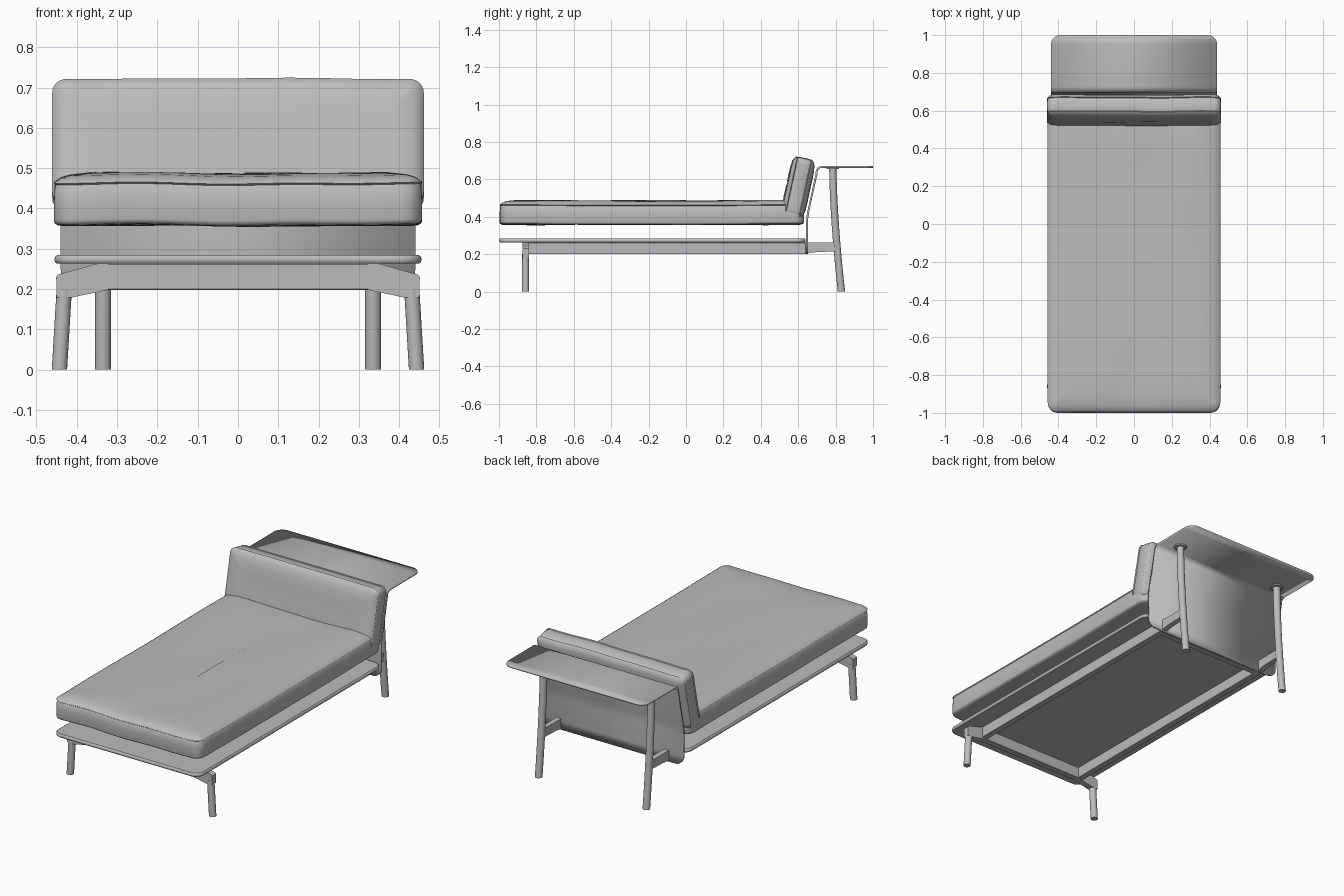
import bpy, bmesh
from math import sin, cos, pi, sqrt, radians
from mathutils import Vector, Matrix

cube = bpy.data.objects.get("Cube")
if cube:
    bpy.data.objects.remove(cube)

grey = bpy.data.materials.new("soft grey")
grey.use_nodes = True
GREY = (0.5, 0.5, 0.5, 1)
grey.diffuse_color = GREY
grey.node_tree.nodes["Principled BSDF"].inputs["Base Color"].default_value = GREY


def finish(name, bm, angle=35):
    bmesh.ops.recalc_face_normals(bm, faces=bm.faces)
    mesh = bpy.data.meshes.new(name)
    bm.to_mesh(mesh)
    bm.free()
    obj = bpy.data.objects.new(name, mesh)
    bpy.context.collection.objects.link(obj)
    mesh.materials.append(grey)
    bpy.ops.object.select_all(action='DESELECT')
    obj.select_set(True)
    bpy.context.view_layer.objects.active = obj
    bpy.ops.object.shade_smooth_by_angle(angle=radians(angle))
    return obj


def outline(hx, hy, r, arc=6, straight=14):
    """Rounded rectangle with evenly divided straight sides."""
    pts = []
    for k, (sx, sy) in enumerate([(1, 1), (-1, 1), (-1, -1), (1, -1)]):
        c = Vector((sx * (hx - r), sy * (hy - r)))
        for i in range(arc + 1):
            a = (k + i / arc) * pi / 2
            pts.append(c + Vector((cos(a), sin(a))) * r)
    full = []
    for i, p in enumerate(pts):
        q = pts[(i + 1) % len(pts)]
        n = straight if i % (arc + 1) == arc else 1
        full += [p.lerp(q, j / n) for j in range(n)]
    return full


def bridge(bm, rings):
    """Skin closed rings of points and cap both ends."""
    rows = [[bm.verts.new(p) for p in ring] for ring in rings]
    n = len(rows[0])
    for a, b in zip(rows, rows[1:]):
        for i in range(n):
            j = (i + 1) % n
            bm.faces.new((a[i], a[j], b[j], b[i]))
    bm.faces.new(rows[0][::-1])
    bm.faces.new(rows[-1])


def slab(name, hx, hy, r, profile, matrix, wave=0.0, angle=35):
    """Rounded slab: profile is a list of (inset, height)."""
    bm = bmesh.new()
    rings = []
    for d, z in profile:
        ring = []
        for p in outline(hx - d, hy - d, max(r - d, 0.004)):
            lift = wave * (sin(9 * p.x + 1) * cos(5 * p.y) + 0.6 * sin(17 * p.x - 7 * p.y))
            ring.append(matrix @ Vector((p.x, p.y + lift * 0.6, z + lift)))
        rings.append(ring)
    bridge(bm, rings)
    return finish(name, bm, angle)


def box(name, lo, hi):
    bm = bmesh.new()
    lo, hi = Vector(lo), Vector(hi)
    m = Matrix.Translation((lo + hi) / 2) @ Matrix.Diagonal((*(hi - lo), 1))
    bmesh.ops.create_cube(bm, size=1, matrix=m)
    bmesh.ops.bevel(bm, geom=bm.edges[:], offset=0.002, segments=1, affect='EDGES')
    return finish(name, bm, 20)


def tube(name, path, radius, sides=20):
    bm = bmesh.new()
    bridge(bm, [[Vector(p) + Vector((cos(2 * pi * i / sides), sin(2 * pi * i / sides), 0)) * radius
                 for i in range(sides)] for p in path])
    return finish(name, bm)


def cushion_profile(t):
    """Puffed cross-section of thickness t with a seam lip on each edge."""
    half = [(0.0, 0.0), (0.001, t / 2 - 0.032), (0.004, t / 2 - 0.027), (-0.001, t / 2 - 0.023),
            (0.004, t / 2 - 0.018), (0.012, t / 2 - 0.010), (0.028, t / 2 - 0.004),
            (0.06, t / 2), (0.10, t / 2 + 0.001), (0.145, t / 2)]
    low = [(d, -z) for d, z in half[:0:-1]]
    return low + half


# Seat mattress: flat base, seamed and gently puffed top
mattress = [(0.44, 0.358), (0.2, 0.358), (0.03, 0.358), (0.01, 0.36), (0.002, 0.365), (0, 0.372),
            (0, 0.42), (0.002, 0.455), (0.005, 0.459), (0.0, 0.463), (0.006, 0.468),
            (0.018, 0.476), (0.04, 0.482), (0.09, 0.487), (0.2, 0.487), (0.32, 0.486), (0.44, 0.486)]
slab("mattress", 0.457, 0.812, 0.05, mattress, Matrix.Translation((0, -0.183, 0)), 0.0025, 50)

# Leaning back cushion
lean = Matrix.Translation((0, 0.6, 0.557)) @ Matrix.Rotation(radians(78), 4, 'X')
slab("back_cushion", 0.46, 0.16, 0.035, cushion_profile(0.125), lean, 0.002, 50)

# Platform board with softened rim
board = [(0.44, 0.263), (0.006, 0.263), (0.002, 0.266), (0, 0.271), (0, 0.276),
         (0.002, 0.281), (0.006, 0.284), (0.44, 0.284)]
slab("platform_board", 0.455, 0.82, 0.05, board, Matrix.Translation((0, -0.18, 0)))

# Bent sheet: headboard that folds over into the rear table
bm = bmesh.new()
R, W = 0.05, 0.44
ends = [R * (1 - cos(i * pi / 16)) for i in range(9)]
path = [(0.647, 0.2 + d) for d in ends]
path += [(0.647, 0.37), (0.649, 0.40), (0.654, 0.43), (0.698, 0.63)]
path += [(0.728 - 0.03 * cos(a), 0.637 + 0.03 * sin(a)) for a in [i * pi / 16 for i in range(1, 9)]]
path += [(1.0 - d, 0.667) for d in ends[::-1]]
rows = []
for k, (y, z) in enumerate(path):
    d = min(z - 0.2, 1.0 - y) if k < 9 or k >= len(path) - 9 else R
    w = W - R + sqrt(max(R * R - (R - min(d, R)) ** 2, 0))
    rows.append([bm.verts.new((s * w, y, z)) for s in (-1, 1)])
for a, b in zip(rows, rows[1:]):
    bm.faces.new((a[0], a[1], b[1], b[0]))
sheet = finish("headboard_table", bm)
solid = sheet.modifiers.new("thickness", 'SOLIDIFY')
solid.thickness, solid.offset = 0.01, 0

# Under-frame cross rails
box("front_rail", (-0.325, -0.875, 0.198), (0.325, -0.84, 0.263))
box("rear_rail", (-0.325, 0.605, 0.2), (0.325, 0.64, 0.263))

for side, s in (("left", 1), ("right", -1)):
    # Long rail
    x = sorted((s * 0.318, s * 0.352))
    box(side + "_side_rail", (x[0], -0.842, 0.2), (x[1], 0.642, 0.263))

    # Front bracket sloping out to the front leg
    bm = bmesh.new()
    shape = [(0.322, 0.198), (0.413, 0.179), (0.45, 0.179), (0.451, 0.23), (0.446, 0.236),
             (0.375, 0.256), (0.35, 0.263), (0.322, 0.263)]
    bridge(bm, [[Vector((s * px, y, pz)) for px, pz in shape] for y in (-0.875, -0.84)])
    finish(side + "_front_bracket", bm, 20)
    tube(side + "_front_leg", [(s * 0.443, -0.858, 0), (s * 0.431, -0.858, 0.2)], 0.019)

    # Rear bracket, curved rear leg and its mounting flange
    bm = bmesh.new()
    shape = [(0.64, 0.203), (0.7, 0.212), (0.815, 0.215), (0.815, 0.263), (0.64, 0.263)]
    bridge(bm, [[Vector((s * px, y, z)) for y, z in shape] for px in (0.32, 0.35)])
    finish(side + "_rear_bracket", bm, 20)
    leg = [(s * 0.335, 0.785 + 0.046 * (1 - t) ** 1.6, 0.662 * t) for t in [i / 10 for i in range(11)]]
    tube(side + "_rear_leg", leg, 0.0195)
    tube(side + "_leg_flange", [(s * 0.335, 0.785, 0.655), (s * 0.335, 0.785, 0.664)], 0.034)
